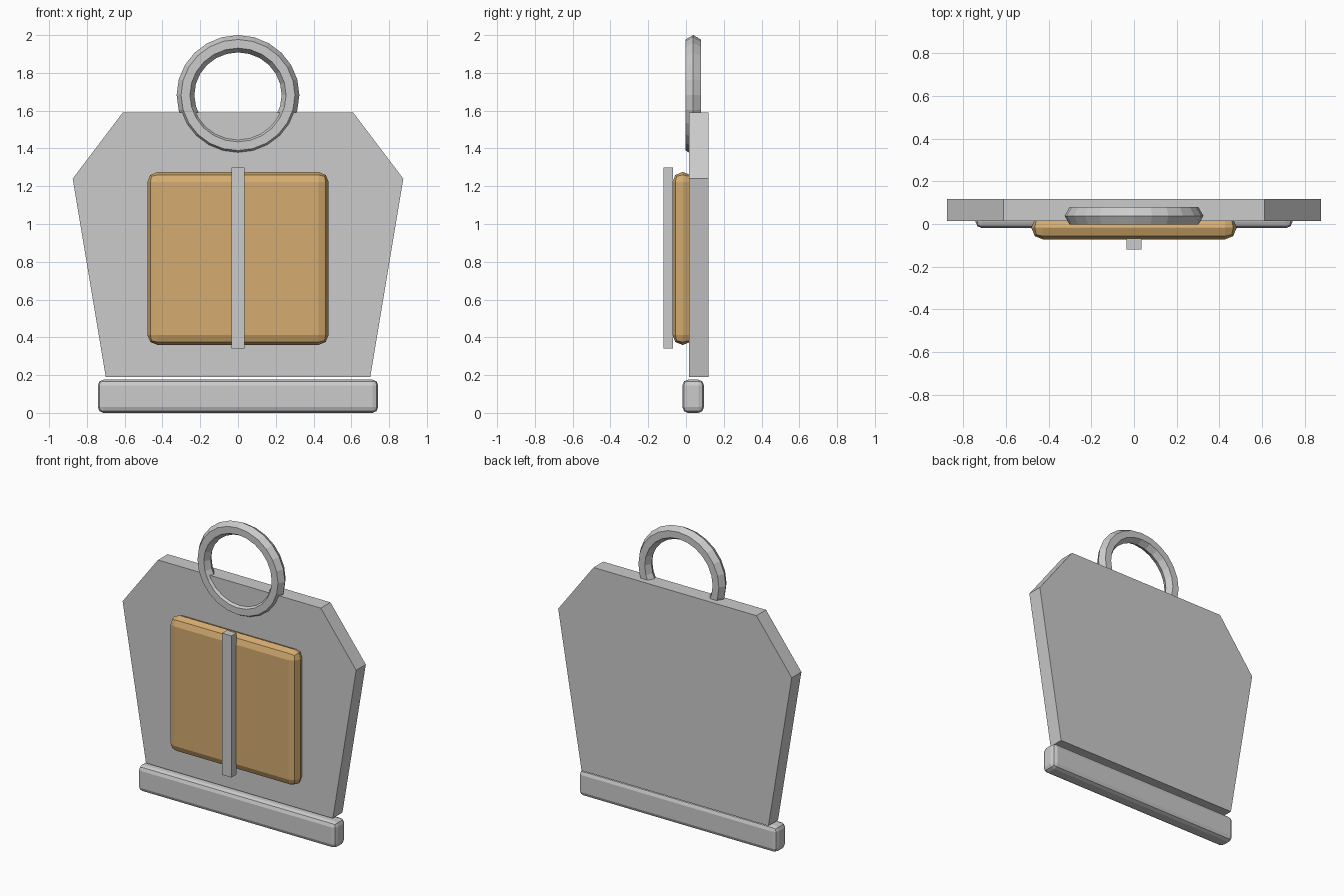
import bpy, bmesh
from math import pi

if "Cube" in bpy.data.objects:
    bpy.data.objects.remove(bpy.data.objects["Cube"])


def finish(bm, name, bevel=0.0, mat=None):
    bmesh.ops.recalc_face_normals(bm, faces=bm.faces)
    me = bpy.data.meshes.new(name)
    bm.to_mesh(me)
    bm.free()
    ob = bpy.data.objects.new(name, me)
    bpy.context.collection.objects.link(ob)
    if bevel:
        mod = ob.modifiers.new("rounding", 'BEVEL')
        mod.width, mod.segments = bevel, 2
    if mat:
        me.materials.append(mat)
    return ob


def box(name, x, y, z, bevel=0.0, mat=None):
    """Box from (min, max) ranges."""
    bm = bmesh.new()
    bmesh.ops.create_cube(bm, size=1)
    for v in bm.verts:
        for i, (a, b) in enumerate((x, y, z)):
            v.co[i] = (a + b) / 2 + v.co[i] * (b - a)
    return finish(bm, name, bevel, mat)


tan = bpy.data.materials.new("tan")
tan.diffuse_color = (0.66, 0.41, 0.16, 1)
tan.use_nodes = True
tan.node_tree.nodes["Principled BSDF"].inputs["Base Color"].default_value = tan.diffuse_color

# Six-sided back plate, mirrored half profile extruded in depth
half = [(0.70, 0.19), (0.875, 1.24), (0.61, 1.59)]
profile = half + [(-x, z) for x, z in reversed(half)]
bm = bmesh.new()
face = bm.faces.new([bm.verts.new((x, 0.015, z)) for x, z in profile])
ext = bmesh.ops.extrude_face_region(bm, geom=[face], use_keep_orig=True)
moved = [g for g in ext["geom"] if isinstance(g, bmesh.types.BMVert)]
bmesh.ops.translate(bm, verts=moved, vec=(0, 0.103, 0))
finish(bm, "back_plate")

# Foot bar, front panel and centre strip
box("foot_bar", (-0.742, 0.742), (-0.019, 0.095), (0.0, 0.176), 0.03)
box("front_panel", (-0.48, 0.48), (-0.072, 0.038), (0.36, 1.275), 0.053, tan)
box("centre_strip", (-0.035, 0.035), (-0.12, -0.068), (0.34, 1.30))

# Hanging ring with six-sided section
bpy.ops.mesh.primitive_torus_add(
    major_segments=24, minor_segments=6, major_radius=0.278, minor_radius=0.047,
    location=(0, 0.038, 1.683), rotation=(pi / 2, 0, 0))
ring = bpy.context.object
ring.name = "hanging_ring"
ring.scale = (1, 0.975, 1)
